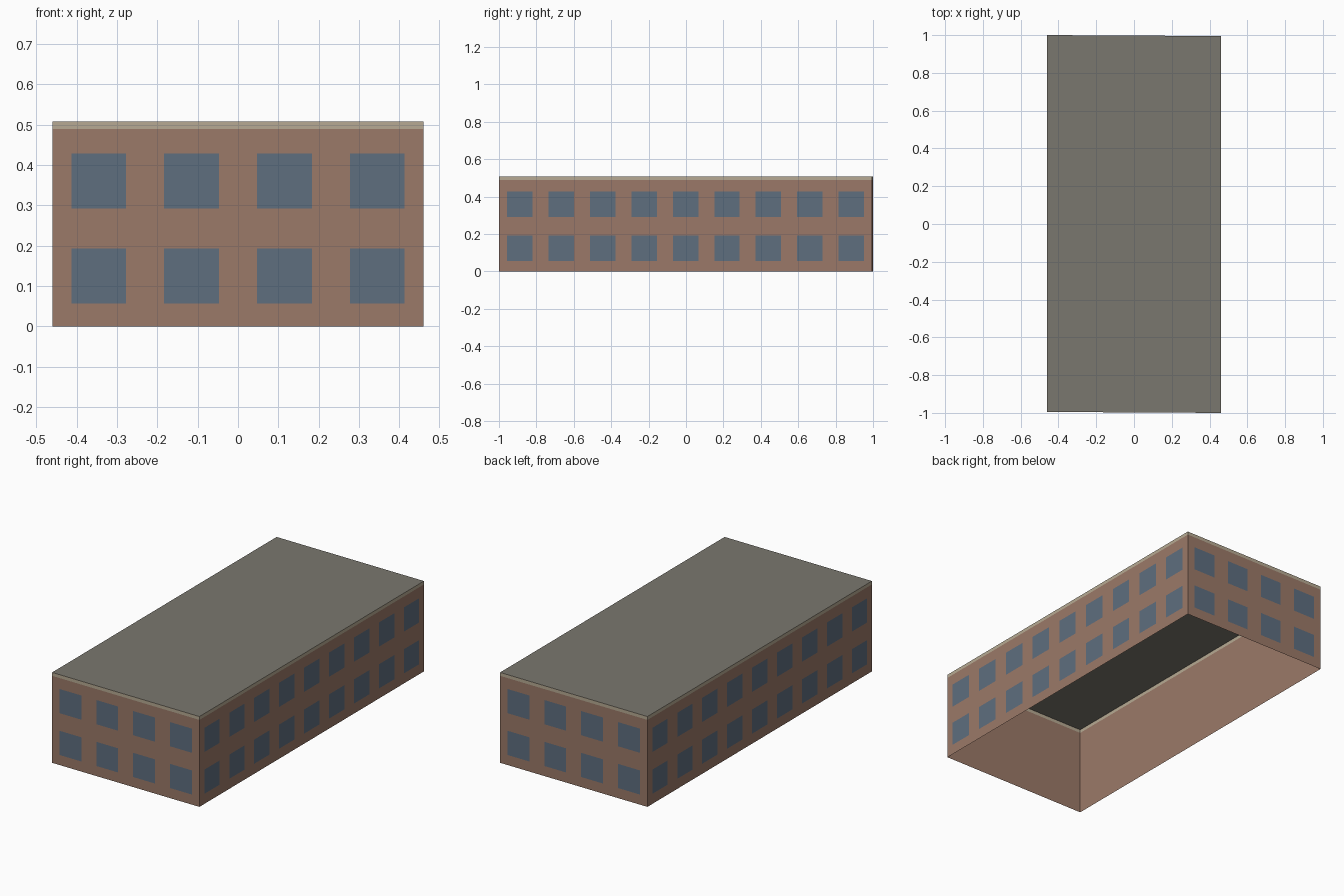
import bpy
import bmesh
from mathutils import Vector

cube = bpy.data.objects.get("Cube")
if cube:
    bpy.data.objects.remove(cube, do_unlink=True)


def srgb(r, g, b):
    lin = [c / 12.92 if c <= 0.04045 else ((c + 0.055) / 1.055) ** 2.4
           for c in (r / 255, g / 255, b / 255)]
    return (*lin, 1.0)


def material(name, colour):
    mat = bpy.data.materials.new(name)
    mat.use_nodes = True
    mat.diffuse_color = colour
    mat.node_tree.nodes["Principled BSDF"].inputs["Base Color"].default_value = colour
    return mat


brick = material("brick", srgb(155, 121, 104))
glass = material("window_glass", srgb(94, 110, 127))
trim = material("pale_trim", srgb(183, 170, 147))
roofing = material("grey_roofing", srgb(122, 119, 110))


def mesh_object(name, quads, mat):
    bm = bmesh.new()
    for quad in quads:
        bm.faces.new([bm.verts.new(p) for p in quad])
    bmesh.ops.remove_doubles(bm, verts=bm.verts, dist=0.0001)
    mesh = bpy.data.meshes.new(name)
    bm.to_mesh(mesh)
    bm.free()
    mesh.materials.append(mat)
    obj = bpy.data.objects.new(name, mesh)
    bpy.context.collection.objects.link(obj)
    return obj


def upright(a, b, low, high):
    """Vertical rectangle between two ground points."""
    up = Vector((0, 0, 1))
    return [a + up * low, b + up * low, b + up * high, a + up * high]


HALF_X, HALF_Y, SKEW = 0.46, 0.9975, 0.0054
EAVES, TOP = 0.489, 0.508
WINDOW, FLOORS = 0.136, (0.125, 0.36)


def corner(sx, sy):
    x = sx * HALF_X
    return Vector((x, sy * HALF_Y - SKEW * x, 0))


# Footprint corners, anticlockwise from the front right
corners = [corner(-1, -1), corner(1, -1), corner(1, 1), corner(-1, 1)]
sides = [("front", 4), ("left", 9), ("back", 4), ("right", 9)]
edges = [(corners[i], corners[(i + 1) % 4]) for i in range(4)]

# Thin open-bottomed shell: walls, trim band and flat roof
mesh_object("walls", [upright(a, b, 0, EAVES) for a, b in edges], brick)
mesh_object("trim_band", [upright(a, b, EAVES, TOP) for a, b in edges], trim)
mesh_object("roof", [[c + Vector((0, 0, TOP)) for c in corners]], roofing)

# Two storeys of evenly spaced windows on every side
for (side, count), (a, b) in zip(sides, edges):
    along = (b - a).normalized()
    outward = along.cross(Vector((0, 0, 1))) * 0.0008
    panes = []
    for i in range(count):
        mid = a.lerp(b, (i + 0.5) / count) + outward
        for z in FLOORS:
            panes.append(upright(mid - along * WINDOW / 2, mid + along * WINDOW / 2,
                                 z - WINDOW / 2, z + WINDOW / 2))
    mesh_object(side + "_windows", panes, glass)
